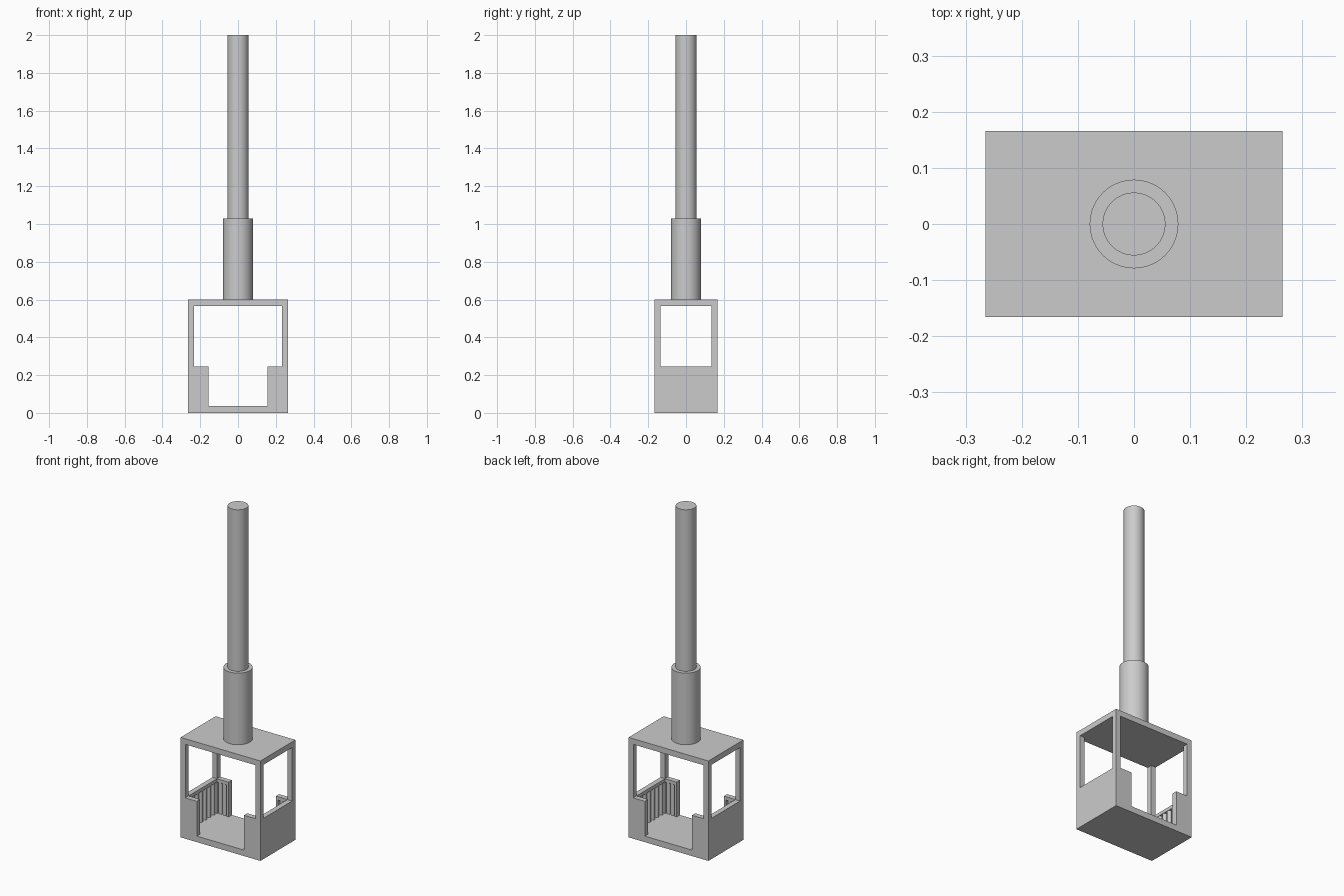
import bpy
import math

if "Cube" in bpy.data.objects:
    bpy.data.objects.remove(bpy.data.objects["Cube"])

HX, HY, H = 0.265, 0.166, 0.6   # cabin half width, half depth, height
T = 0.031                       # frame thickness
FLOOR, SILL = 0.036, 0.245      # floor top and wall top
DOOR = 0.157                    # half width of the doorway


def box(name, x0, x1, y0, y1, z0, z1):
    bpy.ops.mesh.primitive_cube_add(size=1, location=((x0 + x1) / 2, (y0 + y1) / 2, (z0 + z1) / 2))
    o = bpy.context.object
    o.name = name
    o.scale = (x1 - x0, y1 - y0, z1 - z0)
    bpy.ops.object.transform_apply(location=True, rotation=False, scale=True)
    return o


def cyl(name, r, x, y, z0, z1, sides):
    bpy.ops.mesh.primitive_cylinder_add(vertices=sides, radius=r, depth=z1 - z0,
                                        location=(x, y, (z0 + z1) / 2))
    o = bpy.context.object
    o.name = name
    bpy.ops.object.transform_apply(location=True, rotation=False, scale=False)
    bpy.ops.object.shade_smooth_by_angle(angle=math.radians(40))
    return o


def mirror(o, x=True, y=True):
    m = o.modifiers.new("mirror", 'MIRROR')
    m.use_axis = (x, y, False)
    return o


# floor and roof slabs
box("floor", -HX, HX, -HY, HY, 0, FLOOR)
box("roof", -HX, HX, -HY, HY, H - T - 0.003, H)

# four corner posts
mirror(box("corner_post", HX - T, HX, HY - T, HY, FLOOR, H - T - 0.003))

# end walls: thin skin with a thicker top rail
mirror(box("end_wall", HX - 0.015, HX, -HY + T, HY - T, FLOOR, SILL - 0.02), y=False)
mirror(box("end_rail", HX - T, HX, -HY + T, HY - T, SILL - 0.02, SILL), y=False)

# front and back half walls with rail and door jamb
mirror(box("side_wall", DOOR + 0.015, HX - T, HY - 0.015, HY, FLOOR, SILL - 0.02))
mirror(box("side_rail", DOOR + 0.015, HX - T, HY - T, HY, SILL - 0.02, SILL))
mirror(box("door_jamb", DOOR, DOOR + 0.015, HY - T, HY, FLOOR, SILL))

# vertical ribs lining the inside of the walls
n = 7
step = 2 * (HY - T) / n
for i in range(n):
    y = -HY + T + step * (i + 0.5)
    mirror(cyl("end_rib", 0.014, HX - 0.016, y, FLOOR, SILL - 0.02, 16), y=False)
for x in (DOOR + 0.034, DOOR + 0.062):
    mirror(cyl("side_rib", 0.013, x, HY - 0.016, FLOOR, SILL - 0.02, 16))

# telescoping mast
cyl("mast_sleeve", 0.079, 0, 0, H, 1.03, 64)
cyl("mast_shaft", 0.056, 0, 0, 1.03, 2.0, 64)
